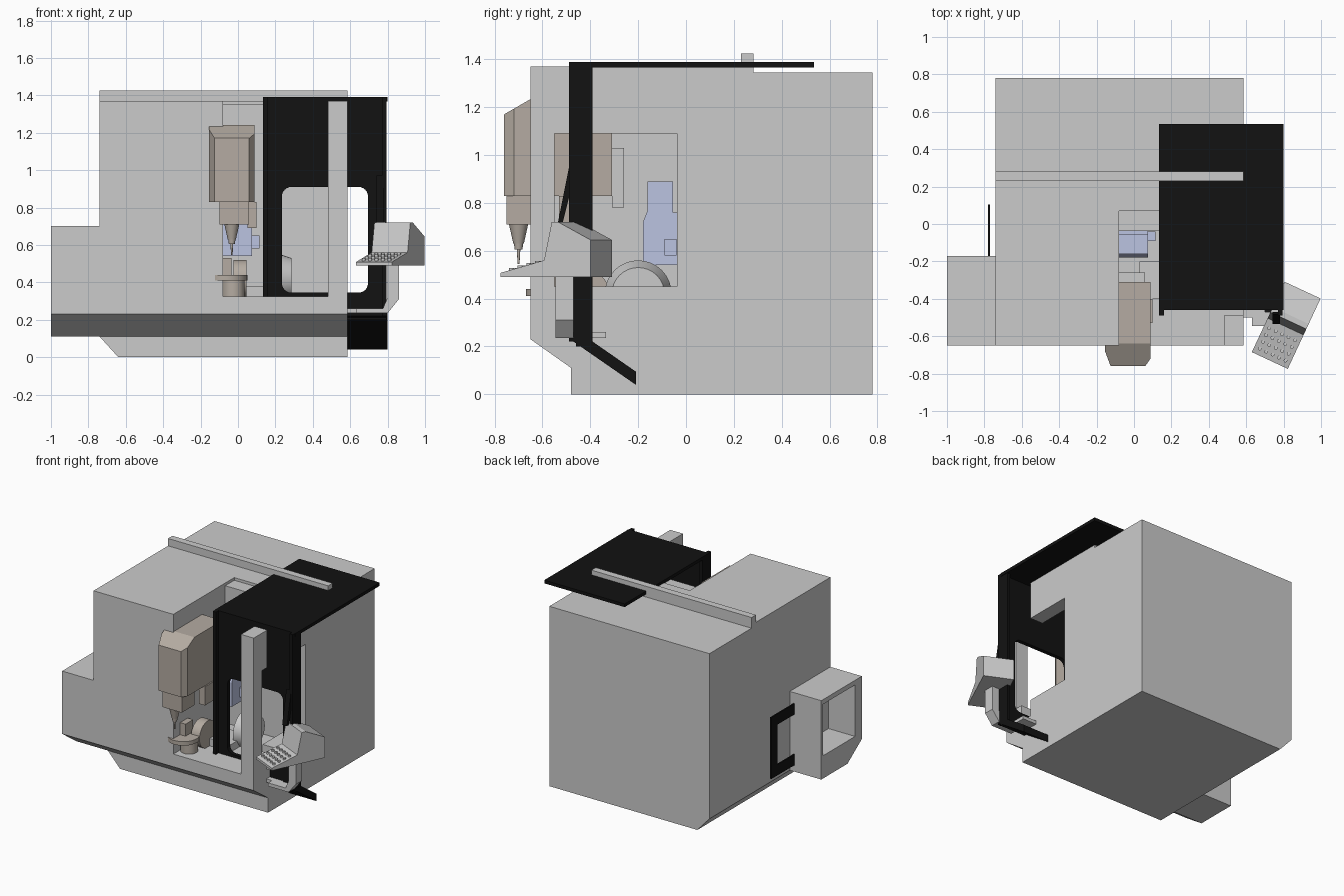
import bpy, math
from mathutils import Matrix, Vector

if "Cube" in bpy.data.objects:
    bpy.data.objects.remove(bpy.data.objects["Cube"])


def material(name, rgb):
    m = bpy.data.materials.new(name)
    m.diffuse_color = (*rgb, 1)
    m.use_nodes = True
    m.node_tree.nodes["Principled BSDF"].inputs["Base Color"].default_value = m.diffuse_color
    return m


BLACK = material("black", (0.006, 0.006, 0.006))
BROWN = material("warm_grey", (0.46, 0.41, 0.36))
BLUE = material("pale_blue", (0.5, 0.55, 0.75))


def prism(name, pts, axis, a, b, mat=None):
    """Extrude a 2D profile from a to b; profile is (y,z), (x,z) or (x,y)."""
    def place(p, d):
        return {"x": (d, p[0], p[1]), "y": (p[0], d, p[1]), "z": (p[0], p[1], d)}[axis]
    n = len(pts)
    verts = [place(p, a) for p in pts] + [place(p, b) for p in pts]
    faces = [list(range(n))[::-1], list(range(n, 2 * n))]
    faces += [[i, (i + 1) % n, n + (i + 1) % n, n + i] for i in range(n)]
    me = bpy.data.meshes.new(name)
    me.from_pydata(verts, [], faces)
    ob = bpy.data.objects.new(name, me)
    bpy.context.collection.objects.link(ob)
    bpy.context.view_layer.objects.active = ob
    bpy.ops.object.mode_set(mode='EDIT')
    bpy.ops.mesh.select_all(action='SELECT')
    bpy.ops.mesh.normals_make_consistent(inside=False)
    bpy.ops.object.mode_set(mode='OBJECT')
    if mat:
        me.materials.append(mat)
    return ob


def box(name, x, y, z, mat=None):
    pts = [(x[0], y[0]), (x[1], y[0]), (x[1], y[1]), (x[0], y[1])]
    return prism(name, pts, "z", z[0], z[1], mat)


def cyl(name, loc, r1, r2, h, axis="z", mat=None, sides=32):
    rot = {"z": (0, 0, 0), "x": (0, math.pi / 2, 0), "y": (-math.pi / 2, 0, 0)}[axis]
    bpy.ops.mesh.primitive_cone_add(vertices=sides, radius1=r1, radius2=r2, depth=h,
                                    location=loc, rotation=rot)
    ob = bpy.context.object
    ob.name = name
    bpy.ops.object.shade_smooth_by_angle()
    if mat:
        ob.data.materials.append(mat)
    return ob


def cut(ob, *cutters):
    for c in cutters:
        m = ob.modifiers.new("cut", 'BOOLEAN')
        m.operation, m.solver, m.object = 'DIFFERENCE', 'EXACT', c
        bpy.context.view_layer.objects.active = ob
        bpy.ops.object.modifier_apply(modifier=m.name)
        bpy.data.objects.remove(c)


def rounded(x0, x1, z0, z1, r, n=6):
    pts = []
    for i, (cx, cz) in enumerate([(x1 - r, z1 - r), (x0 + r, z1 - r),
                                  (x0 + r, z0 + r), (x1 - r, z0 + r)]):
        for k in range(n + 1):
            t = math.pi / 2 * (i + k / n)
            pts.append((cx + r * math.cos(t), cz + r * math.sin(t)))
    return pts


# Main housing with work chamber, top lip and side opening
body = prism("housing", [(-0.48, 0), (0.78, 0), (0.78, 1.345), (0.28, 1.345), (0.28, 1.37),
                         (-0.65, 1.37), (-0.65, 0.23), (-0.48, 0.11)], "x", -0.74, 0.585)
cut(body,
    prism("c", [(-0.86, 0.242), (-0.59, -0.055), (-0.86, -0.055)], "y", -1, 1),
    box("c", (-0.08, 0.48), (-1, -0.037), (0.325, 1.5)),
    box("c", (-0.08, 0.48), (-0.2, 0.07), (1.35, 1.5)),
    box("c", (0.4, 0.7), (-0.55, -0.037), (0.45, 1.09)),
    box("c", (0.4, 0.7), (-0.49, -0.395), (0.325, 1.5)))

# Open side bin on the left
side_bin = prism("side_bin", [(-0.48, 0.11), (-0.17, 0.11), (-0.17, 0.70), (-0.65, 0.70),
                              (-0.65, 0.23)], "x", -1, -0.74)
cut(side_bin, box("c", (-1.1, -0.78), (-0.57, -0.19), (0.28, 0.665)))

# Black bracket frame on the left wall
prism("side_bracket", [(-0.17, 0.16), (0.105, 0.16), (0.105, 0.62), (-0.17, 0.62), (-0.17, 0.54),
                       (0.03, 0.54), (0.03, 0.24), (-0.17, 0.24)], "x", -0.78, -0.77, BLACK)

# Roof rail
box("roof_rail", (-0.74, 0.585), (0.23, 0.282), (1.345, 1.425))

# Sliding door: front panel with window, edge ribs, roof sheet, lower flap
door = box("door_panel", (0.135, 0.795), (-0.46, -0.43), (0.2, 1.39), BLACK)
cut(door, prism("c", rounded(0.235, 0.695, 0.345, 0.91, 0.05), "y", -0.6, -0.3))
for side, x in (("left", 0.135), ("right", 0.77)):
    box("door_rib_" + side, (x, x + 0.025), (-0.49, -0.39), (0.22, 1.39), BLACK)
box("door_roof", (0.133, 0.798), (-0.46, 0.535), (1.366, 1.39), BLACK)
prism("door_flap", [(-0.47, 0.24), (-0.39, 0.22), (-0.21, 0.095), (-0.21, 0.04), (-0.47, 0.22)],
      "x", 0.585, 0.798, BLACK)
prism("door_handle", [(-0.485, 0.97), (-0.535, 0.72), (-0.515, 0.72), (-0.47, 0.9)],
      "x", 0.74, 0.78, BLACK)

# Spindle head: chamfered column with sloped top
head = prism("spindle_head", [(-0.155, -0.31), (-0.155, -0.68), (-0.125, -0.76), (0.06, -0.76),
                              (0.088, -0.72), (0.088, -0.31)], "z", 0.83, 1.24, BROWN)
cut(head, prism("c", [(-0.9, 1.09), (-0.9, 1.4), (-0.64, 1.4), (-0.64, 1.24)], "x", -1, 1))
box("spindle_neck", (-0.10, 0.06), (-0.75, -0.60), (0.71, 0.83), BROWN)
box("side_motor", (0.05, 0.098), (-0.53, -0.4), (0.69, 0.83), BROWN)
cx, cy = -0.033, -0.70
cyl("spindle_nose", (cx, cy, 0.67), 0.022, 0.04, 0.08, mat=BROWN)
cyl("tool_holder", (cx, cy, 0.62), 0.016, 0.02, 0.03, mat=BROWN)
cyl("cutting_tool", (cx, cy, 0.58), 0.004, 0.008, 0.07, mat=BROWN, sides=16)
box("head_slide", (-0.08, 0.06), (-0.31, -0.26), (0.78, 1.03))

# Pale blue carriage on the back wall
prism("carriage", [(-0.035, 0.54), (-0.18, 0.54), (-0.18, 0.72), (-0.16, 0.77), (-0.16, 0.89),
                   (-0.055, 0.89), (-0.055, 0.76), (-0.035, 0.76)], "x", -0.08, 0.075, BLUE)
box("carriage_bracket", (0.075, 0.115), (-0.09, -0.04), (0.58, 0.65), BLUE)

# Tilting rotary table with vise
cyl("table_base", (-0.025, -0.54, 0.365), 0.06, 0.06, 0.09, mat=BROWN)
cyl("table_disc", (-0.06, -0.56, 0.425), 0.11, 0.11, 0.03, mat=BROWN)
box("vise", (-0.08, -0.035), (-0.57, -0.48), (0.44, 0.53), BROWN)
cyl("trunnion", (0.01, -0.42, 0.42), 0.1, 0.1, 0.07, "x", BROWN)
cyl("rotary_drum", (0.24, -0.2, 0.42), 0.14, 0.11, 0.09, "x")
box("table_bridge", (0.03, 0.22), (-0.4, -0.2), (0.325, 0.38))

# Control console, built straight and then swivelled about its front corner
swivel = Matrix.Translation(Vector((0.63, -0.685, 0))) @ Matrix.Rotation(math.radians(-25), 4, 'Z')
parts = [prism("console", [(0, 0.49), (0, 0.508), (0.2, 0.56), (0.235, 0.72), (0.265, 0.72),
                           (0.415, 0.645), (0.415, 0.49)], "x", 0, 0.212)]
for i in range(5):
    for j in range(4):
        s = 0.035 + 0.04 * j
        parts.append(cyl("key", (0.03 + 0.038 * i, s, 0.511 + 0.26 * s), 0.01, 0.01, 0.014, sides=12))
bpy.context.view_layer.update()
for p in parts:
    p.matrix_world = swivel @ p.matrix_world

# Console arm and wall bracket
prism("console_arm", [(0.63, 0.235), (0.80, 0.235), (0.86, 0.31), (0.86, 0.5), (0.80, 0.5),
                      (0.80, 0.32), (0.775, 0.26), (0.63, 0.26)], "y", -0.545, -0.47)
box("arm_mount", (0.585, 0.70), (-0.5, -0.335), (0.235, 0.26))
